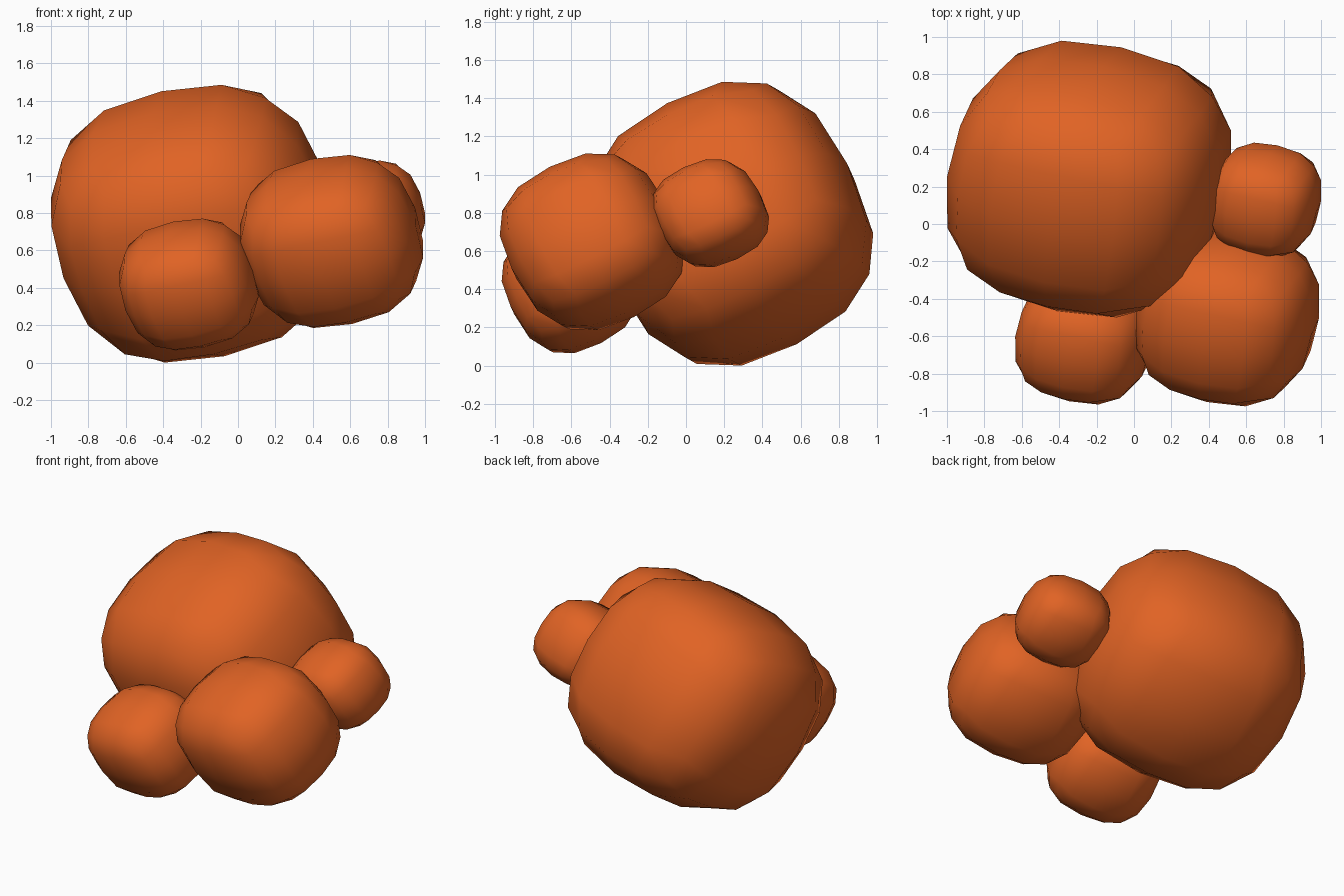
import bpy, bmesh
from mathutils import Matrix, Vector

cube = bpy.data.objects.get("Cube")
if cube:
    bpy.data.objects.remove(cube, do_unlink=True)

# Single orange material
orange = bpy.data.materials.new("orange")
orange.use_nodes = True
colour = (0.75, 0.125, 0.018, 1)
orange.diffuse_color = colour
orange.node_tree.nodes["Principled BSDF"].inputs["Base Color"].default_value = colour

# Shared tilt of every lump, from its three face directions
side = Vector((0.93, -0.22, 0.215)).normalized()
back = Vector((0.114, 0.862, 0.452))
back = (back - side * back.dot(side)).normalized()
tilt = Matrix((side, back, side.cross(back))).transposed()
ROUNDNESS = 2.65


def lump(name, low, high):
    """Tilted rounded cube that fills the box from low to high."""
    low, high = Vector(low), Vector(high)
    bm = bmesh.new()
    bmesh.ops.create_cube(bm, size=2)
    bmesh.ops.subdivide_edges(bm, edges=bm.edges[:], cuts=3, use_grid_fill=True)
    for v in bm.verts:
        v.co = tilt @ (v.co / sum(abs(c) ** ROUNDNESS for c in v.co) ** (1 / ROUNDNESS))
    # Size and place the lump
    reach = [max(v.co[i] for v in bm.verts) for i in range(3)]
    for v in bm.verts:
        v.co = [(low[i] + high[i]) / 2 + v.co[i] / reach[i] * (high[i] - low[i]) / 2
                for i in range(3)]
    bmesh.ops.recalc_face_normals(bm, faces=bm.faces[:])
    for f in bm.faces:
        f.smooth = True
    mesh = bpy.data.meshes.new(name)
    bm.to_mesh(mesh)
    bm.free()
    mesh.materials.append(orange)
    bpy.context.collection.objects.link(bpy.data.objects.new(name, mesh))


lump("large_lump", (-1, -0.5, 0), (0.52, 0.98, 1.485))
lump("medium_lump", (0.01, -0.975, 0.185), (0.99, -0.01, 1.11))
lump("front_lump", (-0.635, -0.965, 0.065), (0.11, -0.25, 0.77))
lump("side_lump", (0.4, -0.18, 0.515), (1, 0.435, 1.08))
